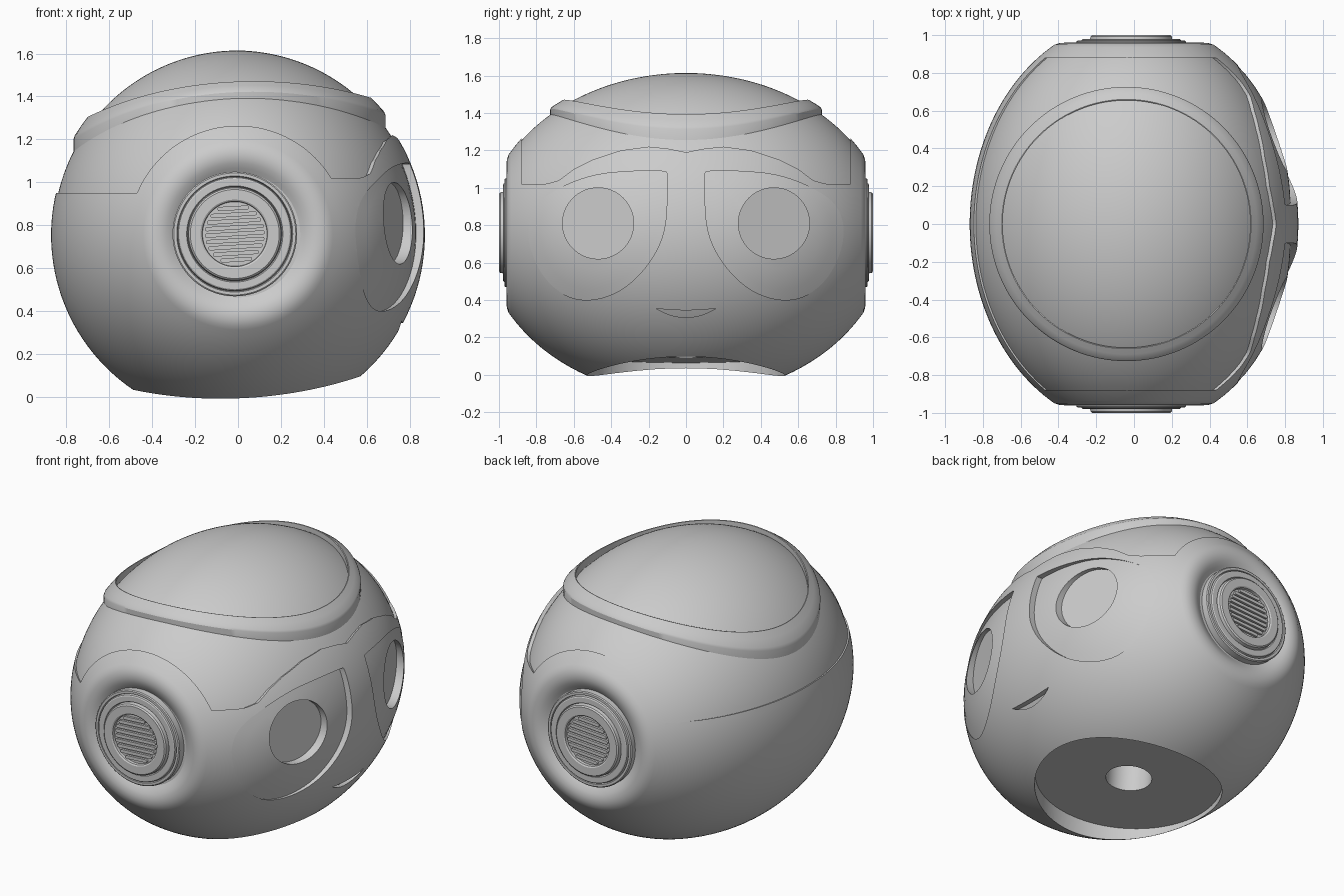
import bpy, bmesh, math
from mathutils import Matrix, Vector

CZ = 0.755            # height of the head's centre
A, B = 0.87, 1.085    # radius across and along the ear axis

if "Cube" in bpy.data.objects:
    bpy.data.objects.remove(bpy.data.objects["Cube"])

grey = bpy.data.materials.new("plain grey")
grey.use_nodes = True
grey.diffuse_color = (0.6, 0.6, 0.6, 1)
for node in grey.node_tree.nodes:
    if node.type == 'BSDF_PRINCIPLED':
        node.inputs["Base Color"].default_value = (0.6, 0.6, 0.6, 1)


def finish(bm, name):
    bmesh.ops.remove_doubles(bm, verts=bm.verts, dist=0.00001)
    bmesh.ops.recalc_face_normals(bm, faces=bm.faces)
    mesh = bpy.data.meshes.new(name)
    bm.to_mesh(mesh)
    bm.free()
    mesh.materials.append(grey)
    obj = bpy.data.objects.new(name, mesh)
    bpy.context.collection.objects.link(obj)
    return obj


def activate(obj):
    bpy.ops.object.select_all(action='DESELECT')
    obj.select_set(True)
    bpy.context.view_layer.objects.active = obj


def smooth(obj, angle=28):
    activate(obj)
    bpy.ops.object.shade_smooth_by_angle(angle=math.radians(angle))


def loft(rings, name, closed=False):
    """Skin a row of closed rings; cap the ends or close the loop."""
    bm = bmesh.new()
    rows = [[bm.verts.new(p) for p in ring] for ring in rings]
    pairs = list(zip(rows, rows[1:])) + ([(rows[-1], rows[0])] if closed else [])
    for a, b in pairs:
        n = len(a)
        for i in range(n):
            j = (i + 1) % n
            bm.faces.new((a[i], a[j], b[j], b[i]))
    if not closed:
        bm.faces.new(rows[0])
        bm.faces.new(rows[-1])
    return finish(bm, name)


def lathe(profile, name, cx=0, cz=CZ, steps=128):
    """Turn (radius, y) points about the ear axis."""
    turns = [math.tau * i / steps for i in range(steps)]
    return loft([[(cx + r * math.cos(t), y, cz + r * math.sin(t)) for t in turns]
                 for r, y in profile], name)


def radius(y):
    return A * math.sqrt(max(0, 1 - (y / B) ** 2))


def face_x(y, z):
    return math.sqrt(max(0.0001, radius(y) ** 2 - (z - CZ) ** 2))


def cut(target, cutter):
    mod = target.modifiers.new("cut", 'BOOLEAN')
    mod.operation, mod.solver, mod.object = 'DIFFERENCE', 'EXACT', cutter
    activate(target)
    bpy.ops.object.modifier_apply(modifier=mod.name)
    bpy.data.objects.remove(cutter)


def face_cutter(outline, floor, side=1):
    """Prism along x over a (y, z) outline whose floor follows a function."""
    n = len(outline)
    cy, cz = (sum(p[k] for p in outline) / n for k in (0, 1))
    rings = [[(1.2, side * y, z) for y, z in outline]]
    for t in (1, 0.85, 0.7, 0.55, 0.4, 0.25, 0.1):
        ring = [(cy + (y - cy) * t, cz + (z - cz) * t) for y, z in outline]
        rings.append([(floor(y, z), side * y, z) for y, z in ring])
    return loft(rings, "cutter")


def rounded(points, passes=2):
    """Corner-cutting subdivision of a closed outline."""
    for _ in range(passes):
        out = []
        for p, q in zip(points, points[1:] + points[:1]):
            p, q = Vector(p), Vector(q)
            out += [p.lerp(q, 0.25), p.lerp(q, 0.75)]
        points = out
    return [tuple(p) for p in points]


# Head: ellipsoid with rounded rims and shallow dishes at the ears
rim = [(0.422, 0.949), (0.395, 0.958), (0.365, 0.96), (0.335, 0.952),
       (0.31, 0.938), (0.29, 0.925), (0.1, 0.925)]
middle = [(radius(0.935 * i / 36), 0.935 * i / 36) for i in range(-36, 37)]
head = lathe([(r, -y) for r, y in reversed(rim)] + middle + rim, "head")

# Upper shell: sunk slightly behind the seam and the brow line
brow = [(0, 1.19), (0.1, 1.21), (0.2, 1.22), (0.35, 1.2), (0.5, 1.15),
        (0.6, 1.1), (0.68, 1.04), (0.75, 1.02), (0.9, 1.02)]


def brow_z(y):
    for (a, za), (b, zb) in zip(brow, brow[1:]):
        if y <= b:
            return za + (zb - za) * (y - a) / (b - a)


rings, arc = [], 64
for i in range(-44, 45):
    y = 0.88 * i / 44
    r = radius(y)
    start = math.asin((brow_z(abs(y)) - CZ) / r)
    end = math.pi - math.asin((0.95 - CZ) / r)
    angles = [start + (end - start) * k / arc for k in range(arc + 1)]
    inner = [(r - 0.011 - 0.012 * max(0, math.cos(t)), t) for t in angles]
    outer = [(r + 0.15, t) for t in reversed(angles)]
    rings.append([(d * math.cos(t), y, CZ + d * math.sin(t)) for d, t in inner + outer])
cut(head, loft(rings, "cutter"))

# Eye panels and round eye sockets
panel = rounded([(0.1, 1.08), (0.11, 1.09), (0.3, 1.09), (0.5, 1.07), (0.68, 1.0),
                 (0.8, 0.92), (0.85, 0.8), (0.83, 0.65), (0.75, 0.5), (0.63, 0.41),
                 (0.5, 0.395), (0.36, 0.44), (0.25, 0.53), (0.16, 0.65),
                 (0.11, 0.78), (0.1, 0.95)])
socket = [(0.47 + 0.19 * math.cos(math.tau * i / 64),
           0.81 + 0.19 * math.sin(math.tau * i / 64)) for i in range(64)]
for side in (-1, 1):
    cut(head, face_cutter(panel, lambda y, z: face_x(y, z) - max(0.004, 0.042 - 0.05 * y), side))
    cut(head, face_cutter(socket, lambda y, z: 0.7 - 0.36 * (y - 0.47), side))

# Smile
span = [0.16 * i / 12 for i in range(-12, 13)]
upper = [(y, 0.345 + 0.4 * y * y) for y in span]
lower = [(y, 0.307 + 1.88 * y * y) for y in reversed(span[1:-1])]
cut(head, face_cutter(upper + lower, lambda y, z: face_x(y, z) - 0.03))

# Neck opening with a bore in its middle
tilt = Matrix.Rotation(-0.067, 4, 'Y')
for r, top in ((0.53, 0.1), (0.13, 0.6)):
    bm = bmesh.new()
    depth = top + 0.4
    bmesh.ops.create_cone(bm, cap_ends=True, segments=96, radius1=r, radius2=r, depth=depth,
                          matrix=Matrix.Translation((0.045, 0, 0)) @ tilt
                          @ Matrix.Translation((0, 0, top - depth / 2)))
    cut(head, finish(bm, "cutter"))
smooth(head)


# Raised band around the crown
def band_point(r, t, lift):
    x, y = -0.04 + r * math.cos(t), r * math.sin(t)
    a, b = A + lift, B + lift
    return (x, y, CZ + a * math.sqrt(1 - (x / a) ** 2 - (y / b) ** 2))


section = [(0.655, -0.04), (0.655, 0.016), (0.66, 0.02), (0.69, 0.02),
           (0.72, 0.02), (0.726, 0.015), (0.726, -0.04)]
band = loft([[band_point(r, math.tau * i / 128, lift) for r, lift in section]
             for i in range(128)], "crown_band", closed=True)
smooth(band)

# Ears: stepped discs with a slatted grille
ear = [(0.29, 0.9), (0.29, 0.966), (0.284, 0.971), (0.27, 0.971), (0.266, 0.96),
       (0.262, 0.975), (0.256, 0.979), (0.224, 0.979), (0.219, 0.968), (0.215, 0.993),
       (0.207, 1.0), (0.16, 1.0), (0.152, 0.995), (0.15, 0.978), (0.01, 0.978)]
for side, label in ((-1, "front"), (1, "back")):
    disc = lathe([(r, side * y) for r, y in ear], label + "_ear", -0.015, 0.76, 96)
    smooth(disc)
    bm = bmesh.new()
    place = (Matrix.Translation((-0.015, side * 0.98, 0.76)) @ Matrix.Rotation(-0.06, 4, 'Y')
             @ Matrix.Rotation(math.pi / 2, 4, 'X'))
    for k in range(-4, 5):
        h = 0.03 * k
        half = math.sqrt(0.142 ** 2 - h * h) - 0.012
        made = bmesh.ops.create_cone(bm, cap_ends=True, segments=16, radius1=0.01,
                                     radius2=0.01, depth=0.024)["verts"]
        for v in made:
            v.co.x += half if v.co.x > 0 else -half
            v.co.y += h
            v.co = place @ v.co
    smooth(finish(bm, label + "_ear_grille"))
